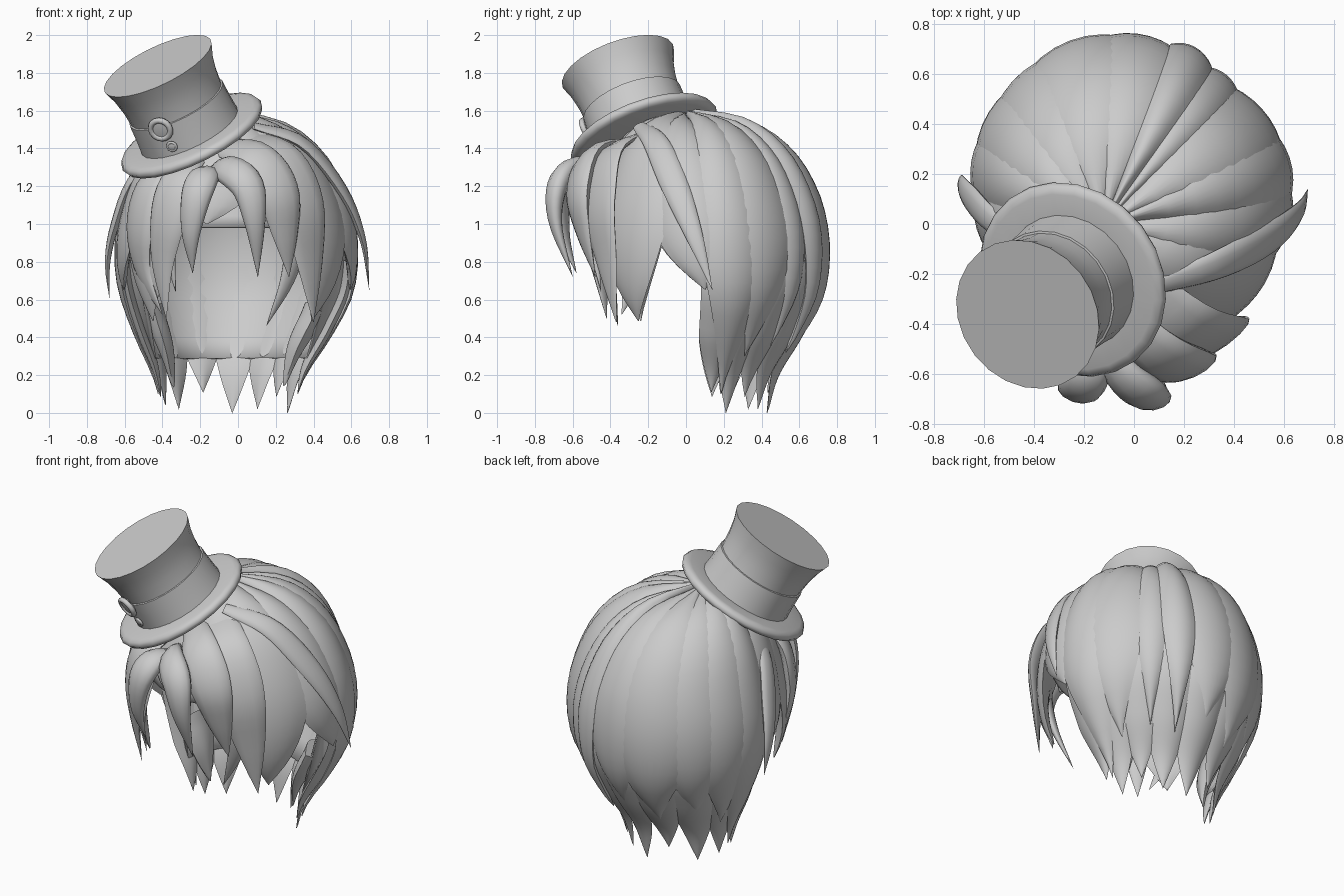
import bpy, bmesh, math
from mathutils import Vector

if "Cube" in bpy.data.objects:
    bpy.data.objects.remove(bpy.data.objects["Cube"])

grey = bpy.data.materials.new("grey")
grey.diffuse_color = (0.6, 0.6, 0.6, 1)
grey.use_nodes = True
grey.node_tree.nodes["Principled BSDF"].inputs["Base Color"].default_value = grey.diffuse_color


def finish(name, bm, angle=40):
    bmesh.ops.remove_doubles(bm, verts=bm.verts, dist=0.0005)
    bmesh.ops.recalc_face_normals(bm, faces=bm.faces)
    me = bpy.data.meshes.new(name)
    bm.to_mesh(me)
    bm.free()
    ob = bpy.data.objects.new(name, me)
    bpy.context.collection.objects.link(ob)
    me.materials.append(grey)
    bpy.ops.object.select_all(action='DESELECT')
    ob.select_set(True)
    bpy.context.view_layer.objects.active = ob
    bpy.ops.object.shade_smooth_by_angle(angle=math.radians(angle))
    return ob


def spline(pts, s):
    """Catmull-Rom through pts, s counted in points."""
    i = max(0, min(int(s), len(pts) - 2))
    f = s - i
    b, c = pts[i], pts[i + 1]
    a = pts[i - 1] if i else b * 2 - c
    d = pts[i + 2] if i + 2 < len(pts) else c * 2 - b
    return 0.5 * (2 * b + (c - a) * f + (2 * a - 5 * b + 4 * c - d) * f * f
                  + (3 * b - a - 3 * c + d) * f ** 3)


def loft(name, rings, closed=True, angle=40):
    bm = bmesh.new()
    vs = [[bm.verts.new(p) for p in r] for r in rings]
    n = len(rings[0])
    for a, b in zip(vs, vs[1:]):
        for j in range(n if closed else n - 1):
            k = (j + 1) % n
            bm.faces.new((a[j], a[k], b[k], b[j]))
    if closed:
        bm.faces.new(vs[0])
        bm.faces.new(vs[-1])
    return finish(name, bm, angle)


# Head outline: radius and height from the crown down to the nape
OUTLINE = [Vector(p) for p in ((0, 1.575), (.28, 1.525), (.46, 1.375), (.57, 1.15), (.62, .9),
                               (.605, .65), (.52, .42), (.41, .19), (.365, -.03))]
POLE, MID = Vector((-.12, 0)), Vector((0, .1))


def lobe(a, deg):
    return max(0, math.cos(a - math.radians(deg))) ** 4


def head(az, s, h=0.0):
    r, z = spline(OUTLINE, s)
    a = math.radians(az)
    r *= (1 + .035 * lobe(a, 90) - .06 * lobe(a, 42) + .05 * lobe(a, 135) - .05 * lobe(a, -45)
          + .03 * lobe(a, 5))
    c = POLE.lerp(MID, min(1, max(0, r) / .6))
    p = Vector((c.x + r * math.cos(a), c.y + r * math.sin(a), z))
    return p + (p - Vector((0, .1, .9))).normalized() * h


def wedge(name, az, half, end, start=0.0, bulge=.03, lift=0.0, sweep=0.0, taper=.55, inner=.05):
    """A broad lock that hugs the head and narrows to a point."""
    rings, steps, m = [], 20, 8
    for i in range(steps + 1):
        t = i / steps
        s = start + (end - start) * t
        k = 1 if t < taper else max(.01, 1 - ((t - taper) / (1 - taper)) ** 1.5)
        c = az + sweep * t * t
        us = [-1 + 2 * j / m for j in range(m + 1)]
        out = [head(c + half * k * u, s, lift - .01 + bulge * k ** .5 * (1 - u * u)) for u in us]
        ins = [head(c + half * k * u, s, lift - .01 - inner * k ** .5 * (1 - u * u)) for u in us[-2:0:-1]]
        rings.append(out + ins)
    return loft(name, rings)


def strand(name, pts, width, thick):
    """A free lock along a path, lens shaped in section."""
    pts = [Vector(p) for p in pts]
    rings, steps, m = [], 18, 12
    for i in range(steps + 1):
        t = i / steps
        s = t * (len(pts) - 1)
        p = spline(pts, s)
        tan = (spline(pts, min(s + .05, len(pts) - 1)) - spline(pts, max(s - .05, 0))).normalized()
        out = p - Vector((0, .05, .95))
        side = tan.cross(out).normalized()
        nor = side.cross(tan)
        k = (.45 + .55 * math.sin(min(1, t / .45) * math.pi / 2)) * max(.01, 1 - max(0, (t - .4) / .6) ** 1.6)
        rings.append([p + side * width * k * math.cos(j * math.tau / m)
                      + nor * thick * k * math.sin(j * math.tau / m) for j in range(m)])
    return loft(name, rings, angle=60)


# Inner scalp: deep at the back, cut short above the face
rings = []
for i in range(15):
    row = []
    for j in range(49):
        az = -90 + 360 * j / 48
        back = 4 <= az <= 176
        row.append(head(az, (6.75 if back else 3.65) * i / 14, -.05))
    rings.append(row)
cap = loft("inner_scalp", rings, closed=False)
sol = cap.modifiers.new("thickness", 'SOLIDIFY')
sol.thickness = .015
sol.offset = 0

# Outer locks round the back and sides: azimuth, half width, end, lift, sweep
OUTER = [(-46, 25, 5.7, .012, 6), (-18, 19, 5.0, 0, 18), (13, 16, 7.4, .01, 6), (30, 19, 6.5, .01, 2),
         (53, 10, 6.3, 0, 0), (67, 9, 6.4, .02, 3), (88, 20, 6.1, 0, 2), (112, 24, 6.4, .004, 0),
         (136, 24, 6.2, 0, 0), (155, 20, 6.6, .008, -2), (169, 15, 7.4, .01, -6),
         (198, 19, 5.0, 0, -18), (222, 22, 5.7, .01, -5)]
for az, half, end, lift, sweep in OUTER:
    wedge("outer_lock", az, half, end, lift=lift, sweep=sweep, taper=.75 if end == 5.0 else .58)

# Crown hair above the forehead
wedge("forehead_lock", -72, 20, 3.6, taper=.8)
wedge("forehead_lock", -106, 24, 3.6, taper=.8)

# Lower nape locks reaching the bottom
LOWER = [(11, 13, 7.5), (26, 14, 8), (45, 15, 7.6), (65, 15, 7.9), (88, 15, 8),
         (112, 15, 7.5), (136, 15, 7.9), (156, 14, 7.8), (169, 13, 7.6)]
for az, half, end in LOWER:
    wedge("nape_lock", az, half, end, start=4.4, lift=-.022, taper=.55, inner=.03)

# Blunt inner tails behind the cheeks
for az, sweep in ((13, 12), (167, -12)):
    wedge("inner_tail", az, 15, 7.8, start=5.8, lift=-.13, sweep=sweep, taper=.3, bulge=.06, inner=.05)

# Fringe, side strands and the thin strands that flick outwards
strand("fringe_right", [(-.15, -.4, 1.26), (-.06, -.58, 1.29), (.05, -.68, 1.2), (.09, -.69, 1.0), (.105, -.6, .72)], .095, .06)
strand("fringe_left", [(-.12, -.4, 1.24), (-.17, -.58, 1.26), (-.22, -.66, 1.15), (-.25, -.65, .95), (-.24, -.58, .74)], .09, .055)
strand("fringe_outer_right", [(-.12, -.28, 1.41), (.08, -.5, 1.36), (.21, -.57, 1.17), (.25, -.54, .95), (.27, -.48, .72)], .13, .05)
strand("fringe_outer_left", [(-.2, -.3, 1.36), (-.31, -.48, 1.25), (-.37, -.51, 1.03), (-.4, -.46, .78), (-.38, -.42, .5)], .12, .04)
strand("temple_strand_right", [(.0, -.2, 1.48), (.21, -.41, 1.37), (.34, -.46, 1.1), (.38, -.42, .8), (.4, -.37, .48)], .15, .035)
strand("temple_strand_left", [(-.3, -.2, 1.36), (-.46, -.29, 1.22), (-.52, -.3, .98), (-.5, -.28, .75), (-.4, -.34, .52)], .12, .04)
strand("inner_strand_right", [(.28, -.4, 1.1), (.3, -.42, .9), (.26, -.4, .7), (.15, -.36, .46)], .06, .03)
strand("inner_strand_left", [(-.24, -.5, 1.15), (-.34, -.51, 1.0), (-.36, -.48, .85), (-.33, -.45, .64)], .05, .03)
strand("flick_right", [(.08, -.25, 1.52), (.34, -.16, 1.43), (.55, -.05, 1.18), (.66, .05, .92), (.695, .14, .65)], .075, .03)
strand("flick_left", [(-.35, -.12, 1.4), (-.55, .0, 1.25), (-.65, .1, 1.0), (-.69, .16, .8), (-.68, .19, .6)], .06, .025)

# Top hat, tilted
BASE = Vector((-.245, -.222, 1.468))
AXIS = Vector((-.415, -.32, .85)).normalized()
TILT = AXIS.to_track_quat('Z', 'Y')


def turned(name, profile, base, quat, segs=24, capped=True, angle=35):
    rings = [[base + quat @ Vector((r * math.cos(j * math.tau / segs), r * math.sin(j * math.tau / segs), z))
              for j in range(segs)] for r, z in profile]
    if not capped:
        rings.append(rings[0])
        bm = bmesh.new()
        vs = [[bm.verts.new(p) for p in r] for r in rings]
        for a, b in zip(vs, vs[1:]):
            for j in range(segs):
                bm.faces.new((a[j], a[j - 1], b[j - 1], b[j]))
        return finish(name, bm, 60)
    return loft(name, rings, angle=angle)


turned("hat_brim", [(.37, -.03), (.398, -.022), (.41, 0), (.398, .022), (.37, .03), (.26, .03)], BASE, TILT, angle=60)
turned("hat_crown", [(.264, 0), (.262, .12), (.264, .2), (.272, .28), (.288, .36), (.314, .433)], BASE, TILT)
turned("hat_band", [(.283, .01), (.276, .1), (.273, .2), (.262, .203)], BASE, TILT)

# Buttons on the hat band
for name, x, z, rad in (("large_button", -.41, 1.5, .054), ("small_button", -.35, 1.41, .024)):
    p = Vector((x, BASE.y, z))
    while True:
        out = (p - BASE) - AXIS * (p - BASE).dot(AXIS)
        if out.length > .282 and p.y < BASE.y - .1:
            break
        p.y -= .004
    q = out.to_track_quat('Z', 'Y')
    tube = rad * .3
    ring = [(rad + tube * math.cos(k * math.tau / 8), tube * math.sin(k * math.tau / 8)) for k in range(8)]
    turned(name + "_rim", ring, p, q, 16, capped=False)
    turned(name, [(rad, -.02), (rad, .004), (rad * .5, .008)], p, q, 16)
